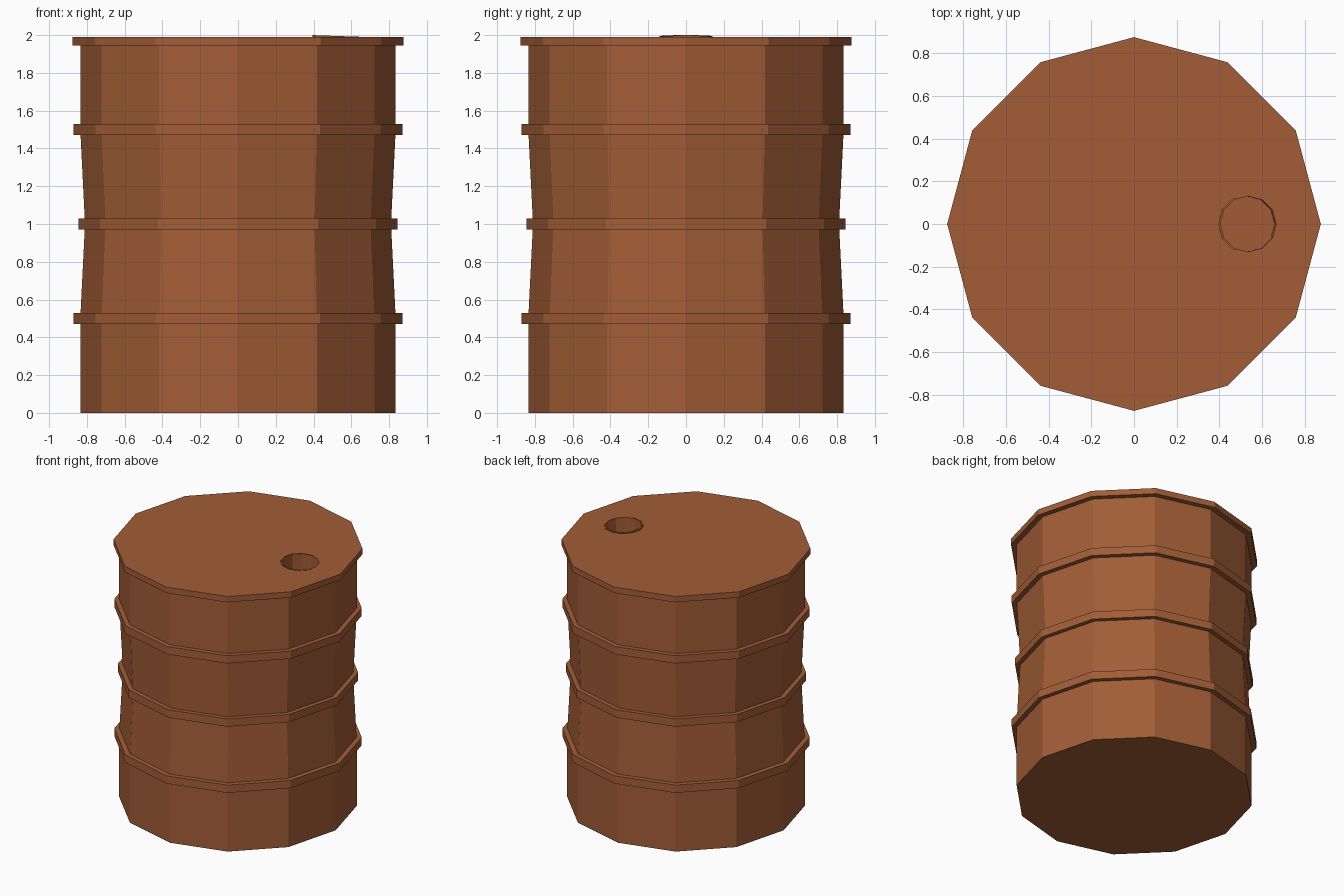
import bpy, bmesh, math

if "Cube" in bpy.data.objects:
    bpy.data.objects.remove(bpy.data.objects["Cube"])

SIDES = 12
rust = bpy.data.materials.new("rust_paint")
rust.diffuse_color = (0.36, 0.11, 0.037, 1)
rust.use_nodes = True
rust.node_tree.nodes["Principled BSDF"].inputs["Base Color"].default_value = rust.diffuse_color


def lathe(name, profile, closed=False, cap_start=False, cap_end=False):
    """Spin an (r, z) profile into a faceted 12-sided surface."""
    bm = bmesh.new()
    rings = []
    for r, z in profile:
        rings.append([bm.verts.new((r * math.cos(2 * math.pi * i / SIDES),
                                    r * math.sin(2 * math.pi * i / SIDES), z))
                      for i in range(SIDES)])
    pairs = list(zip(rings, rings[1:]))
    if closed:
        pairs.append((rings[-1], rings[0]))
    for a, b in pairs:
        for i in range(SIDES):
            j = (i + 1) % SIDES
            bm.faces.new((a[i], a[j], b[j], b[i]))
    if cap_start:
        bm.faces.new(rings[0][::-1])
    if cap_end:
        bm.faces.new(rings[-1])
    mesh = bpy.data.meshes.new(name)
    bm.to_mesh(mesh)
    bm.free()
    mesh.materials.append(rust)
    obj = bpy.data.objects.new(name, mesh)
    bpy.context.collection.objects.link(obj)
    return obj


# Barrel wall, pinched slightly at the waist
lathe("barrel_body", [(0.835, 0), (0.835, 0.5), (0.835, 1.47), (0.81, 1.0)][:2]
      + [(0.81, 1.0), (0.835, 1.5), (0.835, 1.96)], cap_start=True)

# Raised hoops
for name, z, r in (("lower_hoop", 0.5, 0.87), ("middle_hoop", 1.0, 0.845), ("upper_hoop", 1.5, 0.87)):
    lathe(name, [(r - 0.05, z - 0.03), (r, z - 0.03), (r, z + 0.03), (r - 0.05, z + 0.03)], closed=True)

# Lid with filler opening
BUNG_X = 0.535
lid = lathe("lid", [(0.875, 1.945), (0.875, 1.99)], cap_start=True, cap_end=True)
cutter = lathe("opening_cutter", [(0.135, 1.8), (0.135, 2.1)], cap_start=True, cap_end=True)
cutter.location.x = BUNG_X
cutter.hide_render = True
cutter.hide_viewport = True
cut = lid.modifiers.new("opening", 'BOOLEAN')
cut.operation = 'DIFFERENCE'
cut.solver = 'EXACT'
cut.object = cutter

# Slightly tilted rim and recessed well of the opening
well = lathe("filler_opening", [(0.14, -0.03), (0.14, 0), (0.13, 0), (0.13, -0.2)], cap_end=True)
well.location = (BUNG_X, 0, 1.995)
well.rotation_euler.y = 0.035
